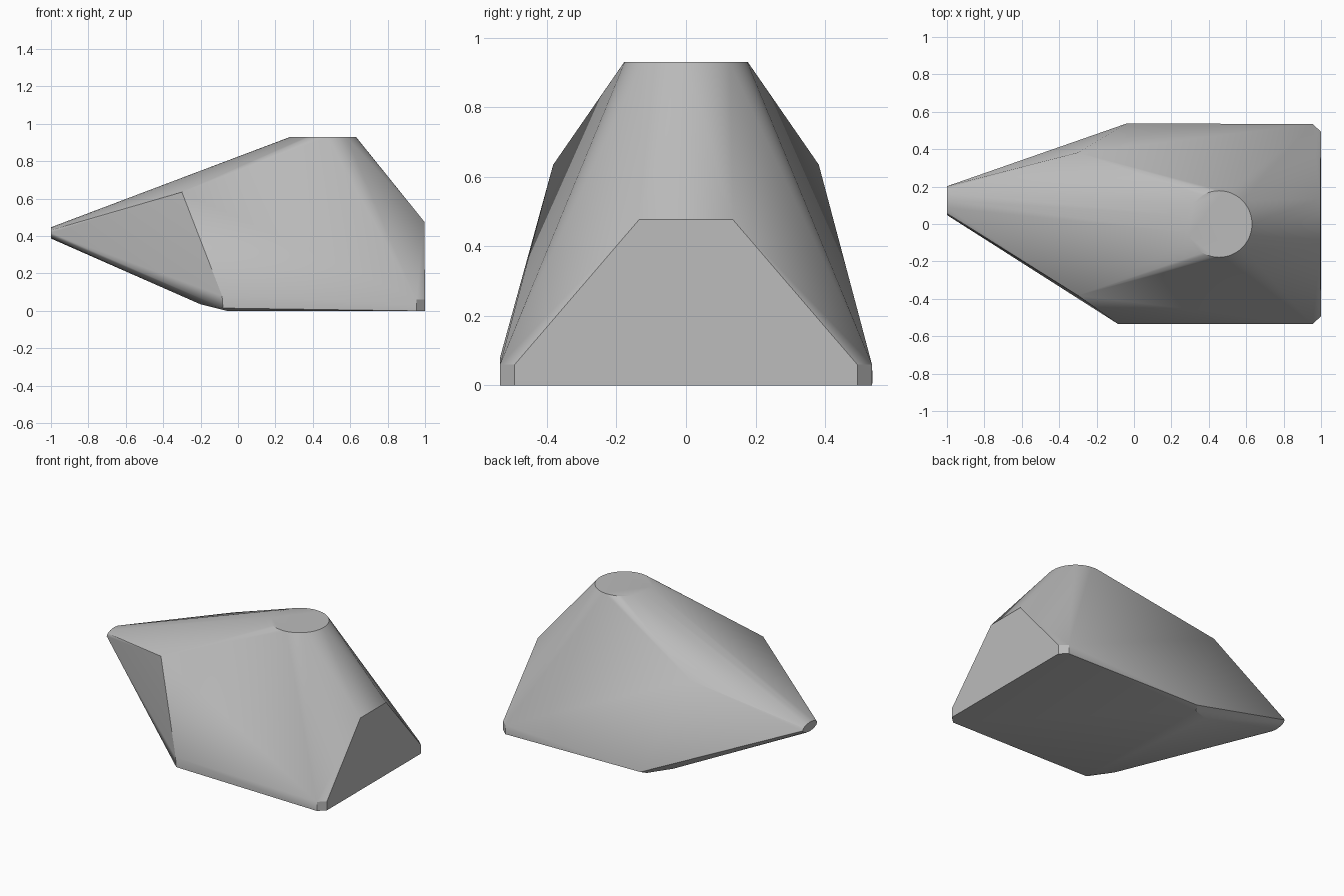
import bpy, bmesh
from math import cos, sin, tau, radians
from mathutils import Vector

cube = bpy.data.objects.get("Cube")
if cube:
    bpy.data.objects.remove(cube, do_unlink=True)


def mirrored(points):
    """Repeat points on both sides of the y = 0 plane."""
    return [Vector((x, s * y, z)) for x, y, z in points for s in (1, -1)]


def ring(center, u, v, sides):
    """Points of an ellipse spanned by two half-axes."""
    c, u, v = Vector(center), Vector(u), Vector(v)
    return [c + u * cos(tau * i / sides) + v * sin(tau * i / sides) for i in range(sides)]


# flat round top
points = ring((0.455, 0, 0.93), (0.176, 0, 0), (0, 0.178, 0), 48)
# blunt rounded nose, off to one side
points += ring((-1, 0.125, 0.417), (0, 0.077, 0), (0, 0, 0.03), 12)
# shoulders, tail top, and underside in front of the base
points += mirrored([(-0.3, 0.382, 0.635), (0.996, 0.135, 0.477), (-0.2, 0.42, 0.035)])
# base corners at the tail, cut at an angle
for z in (0, 0.06):
    points += mirrored([(0.955, 0.535, z), (1, 0.493, z)])
# base corners towards the nose
points += mirrored([(-0.06, 0.5, 0)])
points += [Vector((-0.04, 0.537, 0.015)), Vector((-0.08, -0.535, 0.015)),
           Vector((-0.085, -0.535, 0.08))]

# wrap one convex skin around all the outlines
bm = bmesh.new()
for p in points:
    bm.verts.new(p)
hull = bmesh.ops.convex_hull(bm, input=bm.verts)
loose = {g for g in hull["geom_interior"] + hull["geom_unused"]
         if isinstance(g, bmesh.types.BMVert)}
bmesh.ops.delete(bm, geom=list(loose), context='VERTS')
bmesh.ops.dissolve_limit(bm, angle_limit=radians(0.5), verts=bm.verts, edges=bm.edges)
bmesh.ops.recalc_face_normals(bm, faces=bm.faces)
mesh = bpy.data.meshes.new("faceted_body")
bm.to_mesh(mesh)
bm.free()

body = bpy.data.objects.new("faceted_body", mesh)
bpy.context.collection.objects.link(body)

grey = bpy.data.materials.new("plain_grey")
grey.use_nodes = True
color = (0.5, 0.5, 0.5, 1)
grey.diffuse_color = color
grey.node_tree.nodes["Principled BSDF"].inputs["Base Color"].default_value = color
mesh.materials.append(grey)

# soft curves, crisp facet edges
bpy.ops.object.select_all(action='DESELECT')
body.select_set(True)
bpy.context.view_layer.objects.active = body
bpy.ops.object.shade_smooth_by_angle(angle=radians(30))
